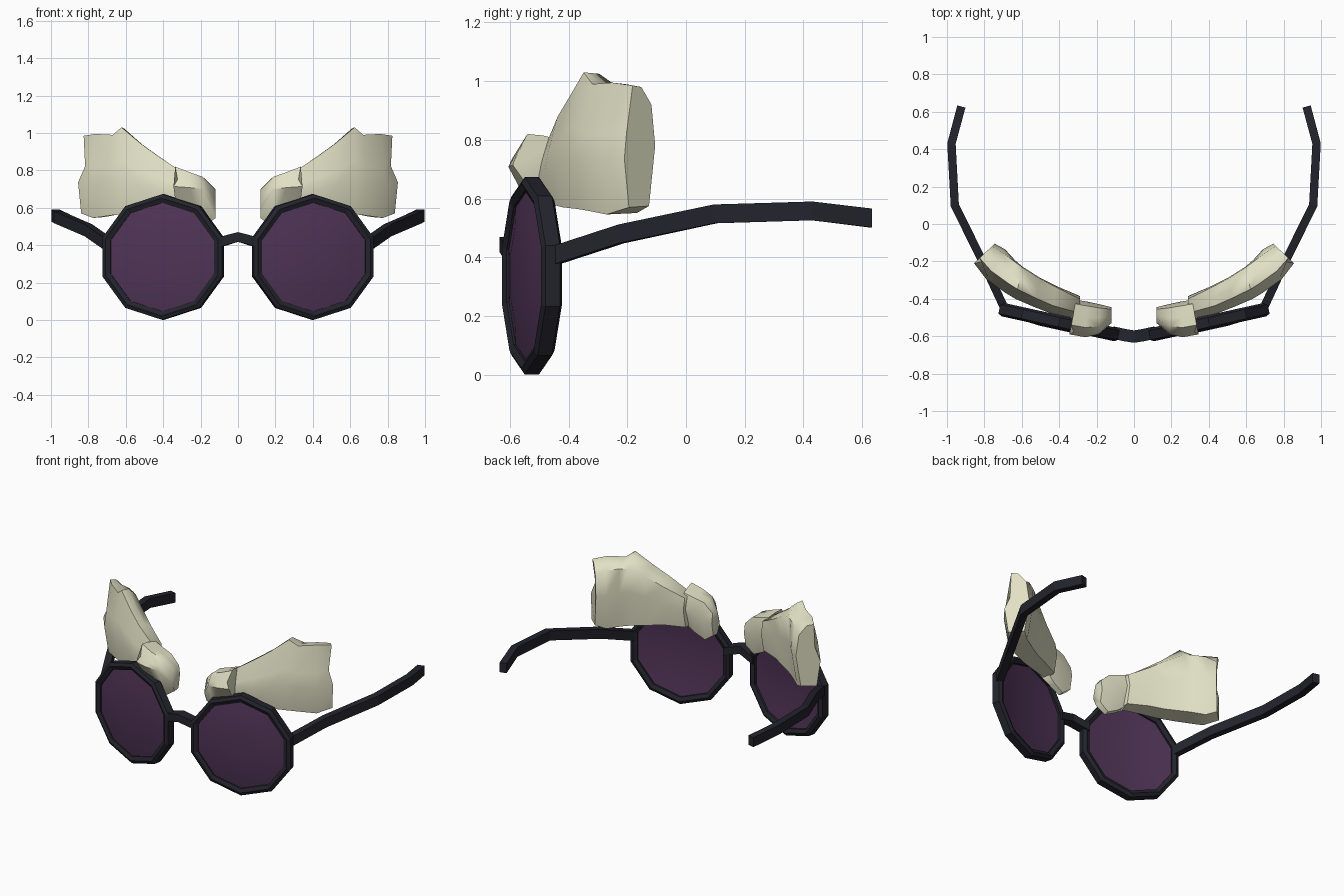
import bpy, bmesh, math
from mathutils import Vector, Matrix

if "Cube" in bpy.data.objects:
    bpy.data.objects.remove(bpy.data.objects["Cube"])


def material(name, rgb):
    m = bpy.data.materials.new(name)
    m.diffuse_color = (*rgb, 1)
    m.use_nodes = True
    m.node_tree.nodes["Principled BSDF"].inputs["Base Color"].default_value = m.diffuse_color
    return m


FRAME = material("dark frame", (0.017, 0.017, 0.026))
LENS = material("purple lens", (0.079, 0.034, 0.093))
BROW = material("pale cream", (0.76, 0.75, 0.56))


def finish(name, verts, faces, mat, mirror=True, smooth=None):
    me = bpy.data.meshes.new(name)
    me.from_pydata([tuple(v) for v in verts], [], faces)
    bm = bmesh.new()
    bm.from_mesh(me)
    bmesh.ops.recalc_face_normals(bm, faces=bm.faces)
    bm.to_mesh(me)
    bm.free()
    me.materials.append(mat)
    ob = bpy.data.objects.new(name, me)
    bpy.context.collection.objects.link(ob)
    if smooth:
        bpy.ops.object.select_all(action='DESELECT')
        ob.select_set(True)
        bpy.context.view_layer.objects.active = ob
        bpy.ops.object.shade_smooth_by_angle(angle=math.radians(smooth))
    if mirror:
        ob.modifiers.new("mirror", 'MIRROR').use_axis[0] = True
    return ob


def loft(rings, closed=False):
    """Skin a list of equal point rings, capping the ends unless closed."""
    n, k = len(rings[0]), len(rings)
    verts = [p for r in rings for p in r]
    faces = []
    for i in range(k if closed else k - 1):
        a, b = i * n, (i + 1) % k * n
        faces += [(a + j, a + (j + 1) % n, b + (j + 1) % n, b + j) for j in range(n)]
    if not closed:
        faces += [tuple(range(n)), tuple(range((k - 1) * n, k * n))]
    return verts, faces


def bar(path, w, h):
    """Rectangular bar along a path: w across in plan, h tall."""
    pts = [Vector(p) for p in path]
    rings = []
    for i, p in enumerate(pts):
        d = pts[min(i + 1, len(pts) - 1)] - pts[max(i - 1, 0)]
        s = Vector((d.y, -d.x, 0)).normalized() * w / 2
        u = Vector((0, 0, h / 2))
        rings.append([p - s - u, p + s - u, p + s + u, p - s + u])
    return loft(rings)


# Ten-sided rims, angled back towards the temples
SIDES = 10
place = Matrix.Translation((0.4, -0.525, 0.337)) @ Matrix.Rotation(math.radians(12.5), 4, 'Z')


def lens_point(i, r, y):
    a = 2 * math.pi * i / SIDES
    return place @ Vector((1.025 * r * math.sin(a), y, r * math.cos(a)))


profile = [(0.29, -0.025), (0.315, -0.036), (0.336, -0.025),
           (0.336, 0.025), (0.315, 0.037), (0.29, 0.025)]
rings = [[lens_point(i, r, y) for r, y in profile] for i in range(SIDES)]
finish("rims", *loft(rings, closed=True), FRAME)

# Domed lenses, front and back skins
rings = [[lens_point(i, r, y) for i in range(SIDES)]
         for r, y in [(0.10, -0.012), (0.2, -0.002), (0.295, 0.012),
                      (0.295, -0.016), (0.2, -0.033), (0.10, -0.041)]]
finish("lenses", *loft(rings), LENS, smooth=30)

# Arched bridge
half = [(0.115, -0.580, 0.41), (0.05, -0.594, 0.43)]
path = [(-x, y, z) for x, y, z in half] + [(0, -0.602, 0.444)] + half[::-1]
finish("bridge", *bar(path, 0.066, 0.052), FRAME, mirror=False)

# Temple arms
path = [(0.70, -0.435, 0.41), (0.80, -0.22, 0.48), (0.958, 0.10, 0.548),
        (0.976, 0.43, 0.558), (0.923, 0.628, 0.534)]
finish("temple_arms", *bar(path, 0.045, 0.064), FRAME)


def brow_ring(plan, z0, zf, zb, dent=0.0, step=0.0, tuck=0.15, belly=0.4):
    """Cross-section from front and back plan points, with heights."""
    f, b = Vector((*plan[:2], 0)), Vector((*plan[2:], 0))

    def at(t, z):
        p = f.lerp(b, t)
        return Vector((p.x, p.y, z))
    mid = z0 + (zf - z0) * belly
    high = at(0.07, mid + (zf - mid) * 0.35)
    high.x -= step
    return [at(tuck, z0), at(0, mid), high, at(0.27, zf), at(0.55, max(zf, zb) - 0.005),
            at(0.88, zb), at(1 - dent, z0 + (zb - z0) * 0.6), at(0.8, z0 + 0.005)]


# Large flaring outer brow tufts
stations = [((0.29, -0.51, 0.29, -0.385), 0.575, 0.785, 0.78),
            ((0.44, -0.48, 0.41, -0.32), 0.58, 0.88, 0.85, 0.08),
            ((0.53, -0.445, 0.50, -0.27), 0.57, 0.945, 0.91, 0.1),
            ((0.635, -0.40, 0.59, -0.21), 0.565, 1.03, 0.96, 0.1),
            ((0.685, -0.37, 0.63, -0.18), 0.56, 0.99, 0.96, 0.08),
            ((0.79, -0.295, 0.69, -0.135), 0.546, 0.995, 0.95),
            ((0.855, -0.21, 0.745, -0.105), 0.57, 0.985, 0.92, 0.0, 0.03)]
finish("outer_brows", *loft([brow_ring(*s) for s in stations]), BROW, smooth=55)

# Small inner brow tufts overlapping them, drooping behind the rims
stations = [((0.12, -0.53, 0.12, -0.445), 0.545, 0.695, 0.70, 0, 0, 0.3),
            ((0.19, -0.59, 0.18, -0.43), 0.50, 0.765, 0.76, 0, 0, 0.6, 0.75),
            ((0.26, -0.605, 0.25, -0.415), 0.535, 0.79, 0.78, 0, 0, 0.6, 0.68),
            ((0.345, -0.59, 0.31, -0.405), 0.585, 0.82, 0.80, 0, 0.02, 0.5, 0.55)]
finish("inner_brows", *loft([brow_ring(*s) for s in stations]), BROW, smooth=55)
